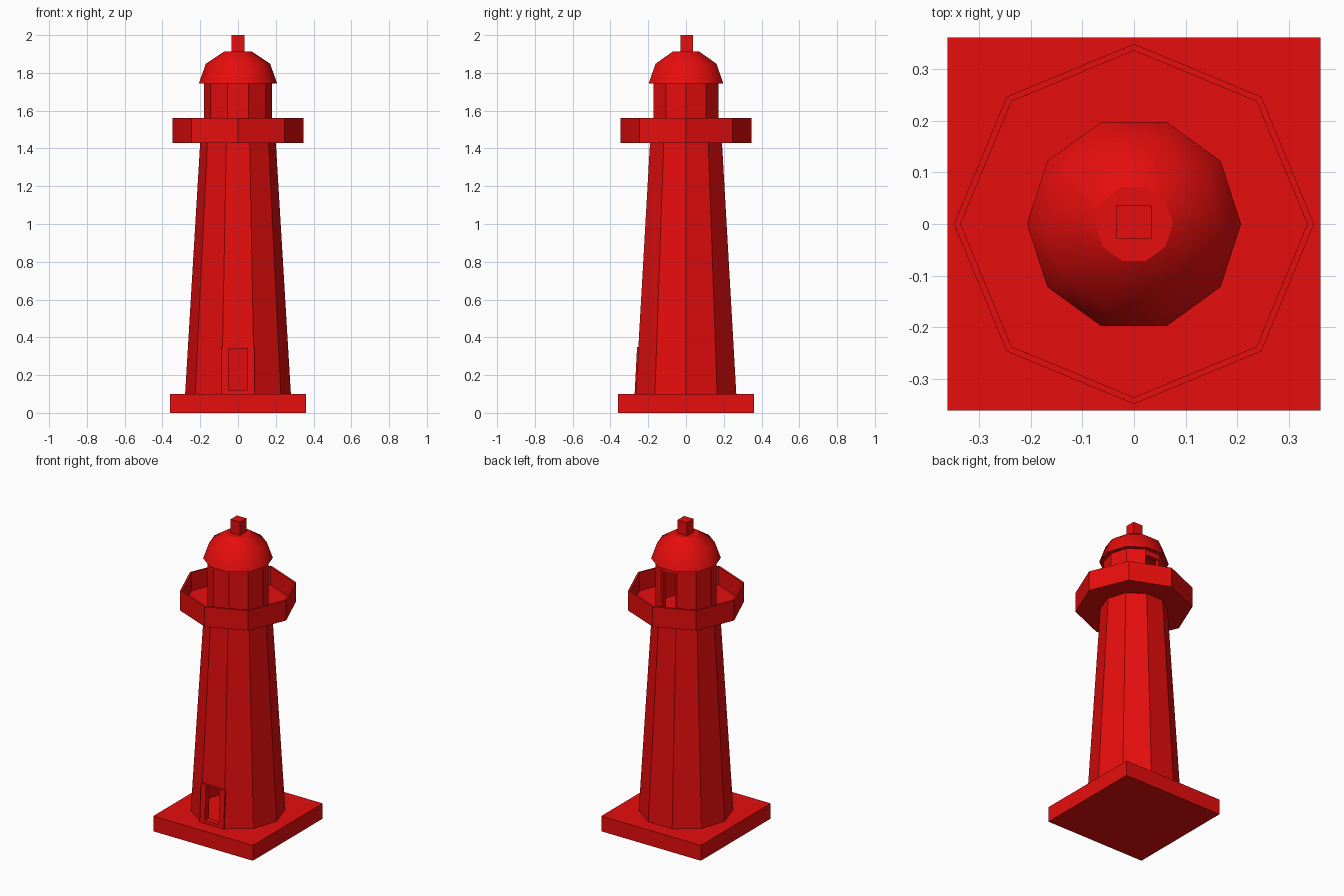
import bpy, bmesh, math
from mathutils import Vector

cube = bpy.data.objects.get("Cube")
if cube:
    bpy.data.objects.remove(cube, do_unlink=True)

red = bpy.data.materials.new("red_paint")
red.use_nodes = True
colour = (0.8, 0.004, 0.004, 1)
red.diffuse_color = colour
red.node_tree.nodes["Principled BSDF"].inputs["Base Color"].default_value = colour


def add_object(name, bm):
    bmesh.ops.recalc_face_normals(bm, faces=bm.faces)
    mesh = bpy.data.meshes.new(name)
    bm.to_mesh(mesh)
    bm.free()
    mesh.materials.append(red)
    obj = bpy.data.objects.new(name, mesh)
    bpy.context.collection.objects.link(obj)
    return obj


def lathe(name, sides, profile, closed=False, smooth=False):
    """Turn a (radius, z) profile; closed makes a hollow ring, else ends are capped."""
    bm = bmesh.new()
    rings = []
    for r, z in profile:
        angles = [2 * math.pi * i / sides for i in range(sides)]
        rings.append([bm.verts.new((r * math.cos(a), r * math.sin(a), z)) for a in angles])
    pairs = list(zip(rings, rings[1:]))
    if closed:
        pairs.append((rings[-1], rings[0]))
    for low, high in pairs:
        for i in range(sides):
            j = (i + 1) % sides
            face = bm.faces.new((low[i], low[j], high[j], high[i]))
            face.smooth = smooth
    if not closed:
        bm.faces.new(rings[0])
        bm.faces.new(rings[-1])
    return add_object(name, bm)


def box(name, low, high, lean=0):
    """Box between two corners; its top can lean along y."""
    bm = bmesh.new()
    bmesh.ops.create_cube(bm, size=1)
    low, high = Vector(low), Vector(high)
    for v in bm.verts:
        top = v.co.z > 0
        v.co = Vector([l + (c + 0.5) * (h - l) for l, h, c in zip(low, high, v.co)])
        if top:
            v.co.y += lean
    return add_object(name, bm)


def cut(targets, low, high):
    """Cut a box-shaped opening through each target."""
    cutter = box("opening_cutter", low, high)
    cutter.hide_render = True
    for obj in targets:
        mod = obj.modifiers.new("opening", "BOOLEAN")
        mod.operation = "DIFFERENCE"
        mod.solver = "EXACT"
        mod.object = cutter
        bpy.context.view_layer.objects.active = obj
        bpy.ops.object.modifier_apply(modifier=mod.name)
    bpy.data.objects.remove(cutter, do_unlink=True)


# Square plinth
box("base", (-0.36, -0.36, 0), (0.36, 0.36, 0.1))

# Hollow tapered tower with a framed doorway at the front
tower = lathe("tower", 10, [(0.28, 0.1), (0.2, 1.435), (0.165, 1.435), (0.245, 0.1)], closed=True)
frame = box("door_frame", (-0.087, -0.272, 0.1), (0.087, -0.25, 0.35), lean=0.013)
cut([tower, frame], (-0.05, -0.4, 0.12), (0.05, -0.15, 0.34))

# Octagonal gallery: floor and parapet
lathe("gallery_floor", 8, [(0.34, 1.43), (0.34, 1.442)])
lathe("gallery_parapet", 8, [(0.348, 1.43), (0.348, 1.56), (0.335, 1.56), (0.335, 1.43)], closed=True)

# Lantern room, open at the back
lantern = lathe("lantern_room", 10, [(0.18, 1.44), (0.18, 1.75), (0.15, 1.75), (0.15, 1.44)], closed=True)
cut([lantern], (-0.045, 0.1, 1.445), (0.045, 0.3, 1.71))

# Domed roof and finial
lathe("dome", 10, [(0.207, 1.745), (0.17, 1.848), (0.075, 1.912)], smooth=True)
box("finial", (-0.034, -0.029, 1.9), (0.034, 0.037, 2.0))
